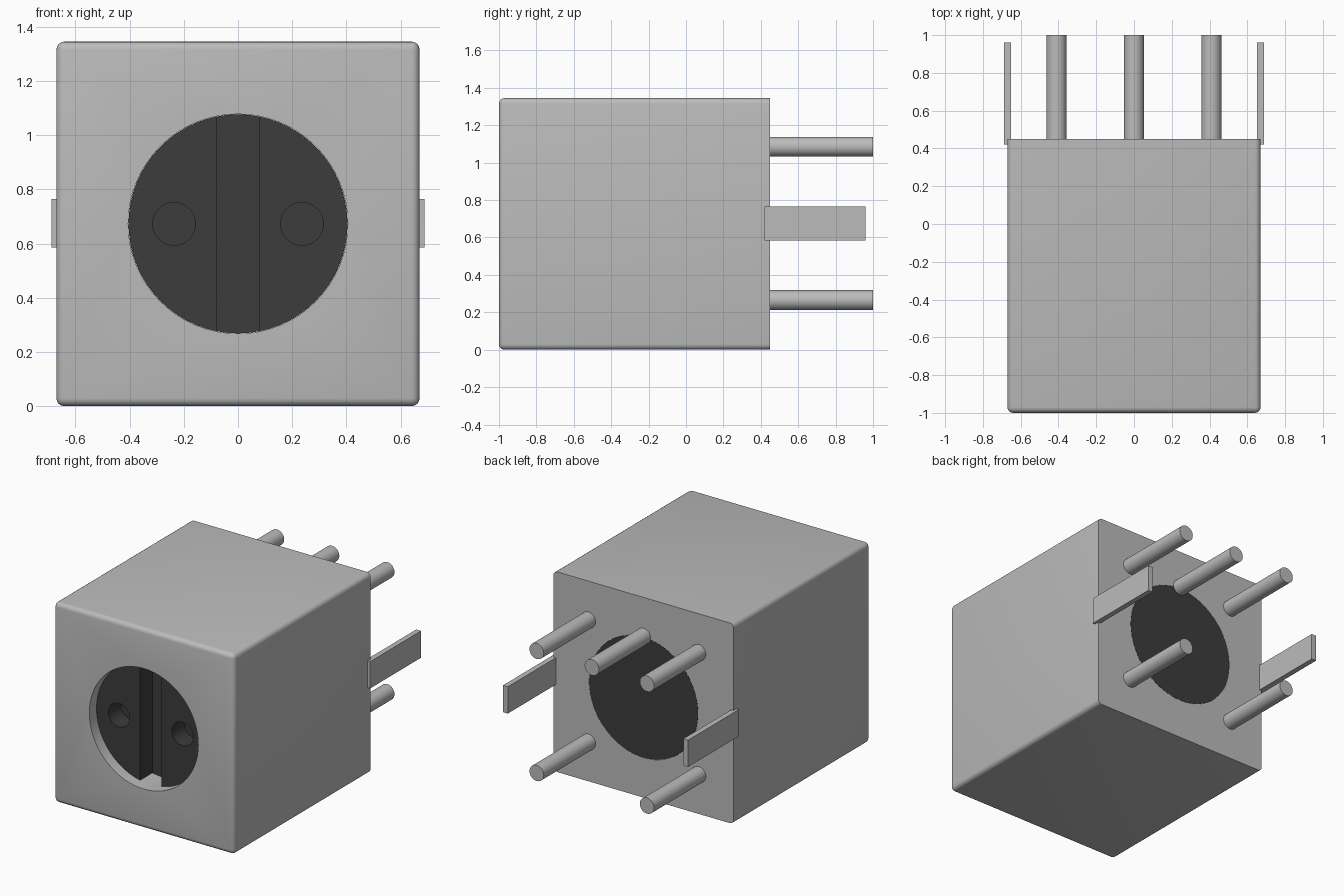
import bpy
import bmesh
import math
from mathutils import Matrix, Vector

if "Cube" in bpy.data.objects:
    bpy.data.objects.remove(bpy.data.objects["Cube"], do_unlink=True)

FRONT, BACK = -1.0, 0.45
HALF, HEIGHT = 0.67, 1.345
MID = HEIGHT / 2
BORE = 0.405
FACE = FRONT + 0.075      # front of the recessed insert
POCKET = FACE + 0.13      # bottom of the groove and holes


def material(name, value):
    mat = bpy.data.materials.new(name)
    mat.use_nodes = True
    colour = (value, value, value, 1)
    mat.diffuse_color = colour
    mat.node_tree.nodes["Principled BSDF"].inputs["Base Color"].default_value = colour
    return mat


grey = material("grey plastic", 0.5)
dark = material("black plastic", 0.045)


def finish(name, bm, mat):
    mesh = bpy.data.meshes.new(name)
    bm.to_mesh(mesh)
    bm.free()
    mesh.materials.append(mat)
    obj = bpy.data.objects.new(name, mesh)
    bpy.context.collection.objects.link(obj)
    return obj


def box(name, low, high, mat, bevel=0):
    low, high = Vector(low), Vector(high)
    bm = bmesh.new()
    bmesh.ops.create_cube(bm, size=1, matrix=Matrix.Translation((low + high) / 2)
                          @ Matrix.Diagonal((*(high - low), 1)))
    if bevel:
        # round every edge except those around the back face
        edges = [e for e in bm.edges if any(v.co.y < high.y - 0.01 for v in e.verts)]
        bmesh.ops.bevel(bm, geom=edges, offset=bevel, segments=4, profile=0.5,
                        affect='EDGES', clamp_overlap=True)
    return finish(name, bm, mat)


def rod(name, x, z, radius, y0, y1, mat, sides=32):
    bm = bmesh.new()
    bmesh.ops.create_cone(bm, cap_ends=True, segments=sides, radius1=radius,
                          radius2=radius, depth=y1 - y0,
                          matrix=Matrix.Translation((x, (y0 + y1) / 2, z))
                          @ Matrix.Rotation(math.pi / 2, 4, 'X'))
    return finish(name, bm, mat)


def activate(obj):
    bpy.ops.object.select_all(action='DESELECT')
    obj.select_set(True)
    bpy.context.view_layer.objects.active = obj


def cut(obj, cutter):
    mod = obj.modifiers.new("cut", 'BOOLEAN')
    mod.operation, mod.solver, mod.object = 'DIFFERENCE', 'EXACT', cutter
    activate(obj)
    bpy.ops.object.modifier_apply(modifier=mod.name)
    bpy.data.objects.remove(cutter, do_unlink=True)


def smooth(obj):
    activate(obj)
    bpy.ops.object.shade_smooth_by_angle(angle=math.radians(30))


# Housing with a round bore right through it
housing = box("housing", (-HALF, FRONT, 0), (HALF, BACK, HEIGHT), grey, bevel=0.03)
cut(housing, rod("bore_cutter", 0, MID, BORE, FRONT - 0.1, BACK + 0.1, grey, 64))
smooth(housing)

# Dark insert with a vertical groove and two contact holes
insert = rod("socket_insert", 0, MID, BORE - 0.001, FACE, BACK, dark, 64)
cut(insert, box("groove_cutter", (-0.08, FACE - 0.1, 0), (0.08, POCKET, HEIGHT), dark))
for side in (-1, 1):
    cut(insert, rod("hole_cutter", side * 0.236, MID, 0.079, FACE - 0.1, POCKET, dark))
smooth(insert)

# Round pins on the back: three above, two below
for name, x, z in (("upper_pin_right", -0.41, 1.085), ("upper_pin_middle", 0, 1.085),
                   ("upper_pin_left", 0.41, 1.085), ("lower_pin_right", -0.41, 0.265),
                   ("lower_pin_left", 0.41, 0.265)):
    smooth(rod(name, x, z, 0.053, BACK - 0.01, 1.0, grey))

# Flat blades along both sides
for name, x in (("blade_right", -0.67), ("blade_left", 0.67)):
    box(name, (x - 0.018, 0.42, 0.585), (x + 0.018, 0.96, 0.765), grey)
